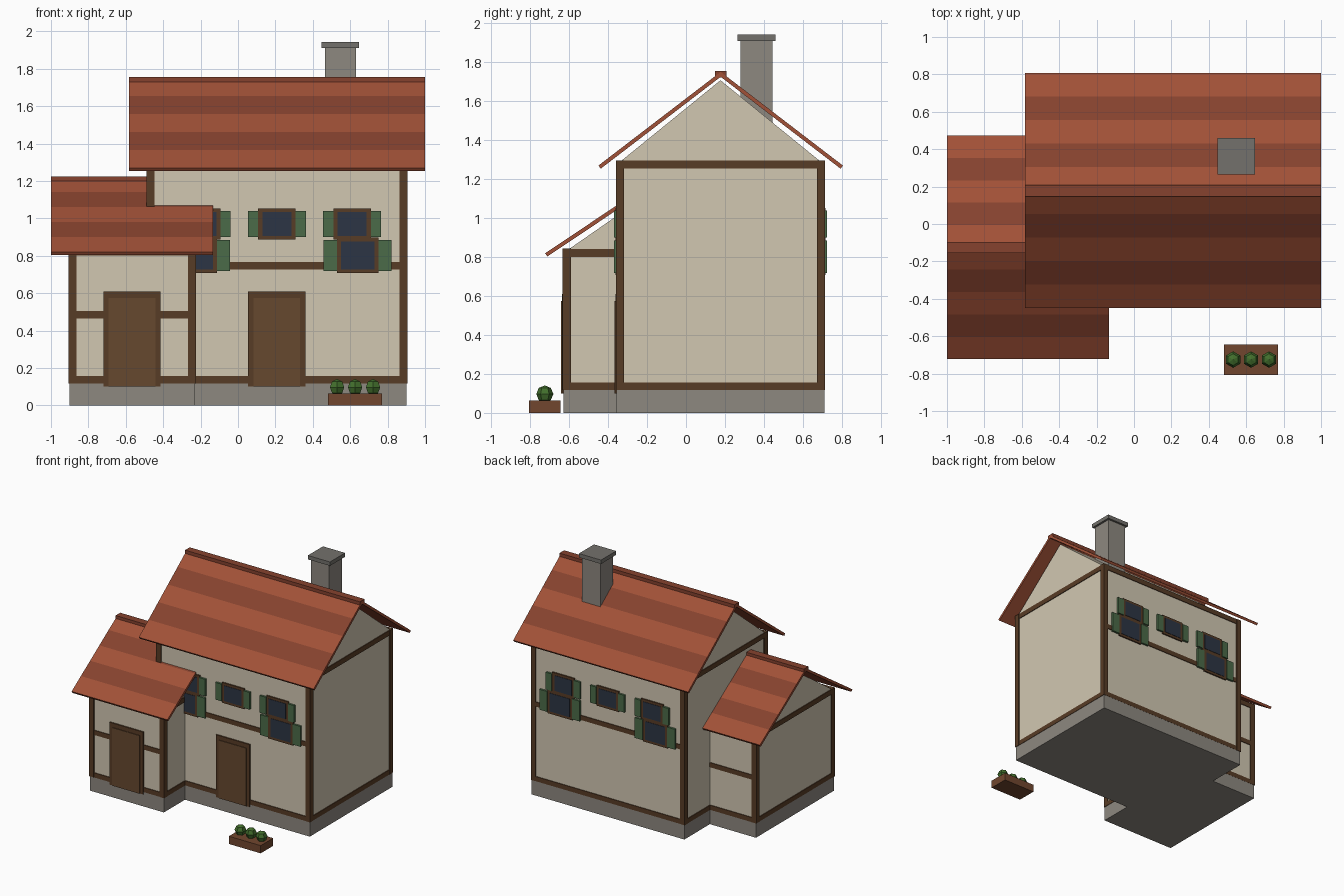
import bpy, bmesh
from mathutils import Vector

if "Cube" in bpy.data.objects:
    bpy.data.objects.remove(bpy.data.objects["Cube"])


def mat(name, r, g, b):
    m = bpy.data.materials.new(name)
    m.diffuse_color = (*[(c / 255) ** 2.2 for c in (r, g, b)], 1)
    m.use_nodes = True
    m.node_tree.nodes["Principled BSDF"].inputs["Base Color"].default_value = m.diffuse_color
    return m


WALL = mat("plaster", 208, 198, 176)
WOOD = mat("timber", 88, 62, 42)
DOOR = mat("door_wood", 102, 74, 50)
TILE = mat("tile_light", 160, 82, 58)
TILE2 = mat("tile_dark", 133, 68, 50)
STONE = mat("stone", 140, 135, 127)
CAP = mat("cap_stone", 115, 113, 108)
GLASS = mat("glass", 48, 56, 70)
GREEN = mat("shutter_green", 76, 106, 74)
LEAF = mat("leaf", 68, 110, 48)
BOX = mat("planter_wood", 112, 72, 50)


def finish(name, bm, *mats):
    bmesh.ops.recalc_face_normals(bm, faces=bm.faces)
    me = bpy.data.meshes.new(name)
    bm.to_mesh(me)
    bm.free()
    for m in mats:
        me.materials.append(m)
    ob = bpy.data.objects.new(name, me)
    bpy.context.collection.objects.link(ob)
    return ob


def box(name, m, x0, x1, y0, y1, z0, z1):
    bm = bmesh.new()
    bmesh.ops.create_cube(bm, size=1)
    for v in bm.verts:
        v.co = ((x0 + x1) / 2 + v.co.x * (x1 - x0),
                (y0 + y1) / 2 + v.co.y * (y1 - y0),
                (z0 + z1) / 2 + v.co.z * (z1 - z0))
    return finish(name, bm, m)


def gable(name, x0, x1, y0, y1, z0, z1):
    bm = bmesh.new()
    f = bm.faces.new([bm.verts.new((x0, y, z)) for y, z in
                      ((y0, z0), (y1, z0), ((y0 + y1) / 2, z1))])
    r = bmesh.ops.extrude_face_region(bm, geom=[f])
    for v in r["geom"]:
        if isinstance(v, bmesh.types.BMVert):
            v.co.x = x1
    return finish(name, bm, WALL)


def roof(name, x0, x1, yc, run, z_eave, z_ridge, thick=0.02, rows=5):
    # one slab per side, tile rows in alternating colours
    for side, label in ((-1, "front"), (1, "back")):
        eave = Vector((0, yc + side * run, z_eave))
        ridge = Vector((0, yc, z_ridge))
        down = Vector((0, -side * (z_ridge - z_eave), -run)).normalized() * thick
        bm = bmesh.new()
        loops = []
        for i in range(rows + 1):
            p = eave.lerp(ridge, i / rows)
            q = p + down
            loops.append([bm.verts.new((x, c.y, c.z)) for x, c in
                          ((x0, p), (x1, p), (x1, q), (x0, q))])
        bm.faces.new(loops[0])
        bm.faces.new(loops[-1])
        for i in range(rows):
            a, b = loops[i], loops[i + 1]
            for k in range(4):
                f = bm.faces.new((a[k], a[(k + 1) % 4], b[(k + 1) % 4], b[k]))
                f.material_index = i % 2 if k == 0 else 0
        finish(f"{name}_{label}", bm, TILE, TILE2)
    box(name + "_ridge_cap", TILE2, x0, x1, yc - 0.03, yc + 0.03,
        z_ridge - 0.028, z_ridge + 0.004)


def timber_frame(name, x0, x1, y0, y1, z0, z1, mid):
    # corner posts, bottom and top rails, mid rail front and back
    w, p, q = 0.042, 0.008, 0.006
    for x in (x0 - p, x1 + p - w):
        for y in (y0 - p, y1 + p - w):
            box(name + "_post", WOOD, x, x + w, y, y + w, z0, z1)
    for a, b, sides in ((z0, z0 + 0.038, True), (z1 - 0.042, z1 - 0.001, True),
                        (mid - 0.019, mid + 0.019, False)):
        for y in (y0 - q, y1 + q - 0.02):
            box(name + "_rail", WOOD, x0, x1, y, y + 0.02, a, b)
        if sides:
            for x in (x0 - q, x1 + q - 0.02):
                box(name + "_side_rail", WOOD, x, x + 0.02, y0, y1, a, b)


def house_part(name, x0, x1, y0, y1, z1, apex, mid):
    box(name + "_foundation", STONE, x0 - .003, x1 + .003, y0 - .005, y1 + .005, 0, 0.12)
    box(name + "_walls", WALL, x0, x1, y0, y1, 0.12, z1 - 0.002)
    gable(name + "_gable", x0, x1, y0 - .002, y1 + .002, z1 - 0.02, apex)
    timber_frame(name + "_timber", x0, x1, y0, y1, 0.118, z1, mid)


def door(name, xc, wall_y):
    box(name + "_frame", WOOD, xc - .153, xc + .153, wall_y - .011, wall_y + .01, 0.1, 0.61)
    box(name, DOOR, xc - .125, xc + .125, wall_y - .016, wall_y + .01, 0.1, 0.575)


def window(name, xc, zc, hw, hh, sw, sh, wall_y, s):
    def part(label, m, a, b, depth, z0, z1):
        y0, y1 = sorted((wall_y + s * depth, wall_y - s * 0.01))
        box(f"{name}_{label}", m, a, b, y0, y1, z0, z1)
    part("frame", WOOD, xc - hw, xc + hw, 0.011, zc - hh, zc + hh)
    part("glass", GLASS, xc - hw + .022, xc + hw - .022, 0.014, zc - hh + .02, zc + hh - .02)
    for k in (-1, 1):
        a, b = sorted((xc + k * hw, xc + k * (hw + sw)))
        part("shutter", GREEN, a, b, 0.017, zc - sh, zc + sh)


# House bodies
MY0, MY1 = -0.352, 0.706
house_part("main", -0.48, 0.897, MY0, MY1, 1.297, 1.708, 0.747)
house_part("annex", -0.897, -0.233, -0.625, 0.376, 0.843, 1.172, 0.485)

# Roofs
roof("main_roof", -0.583, 1.0, 0.178, 0.628, 1.27, 1.751)
roof("annex_roof", -1.0, -0.133, -0.125, 0.598, 0.82, 1.22)

# Doors
door("main_door", 0.207, MY0)
door("annex_door", -0.567, -0.625)

# Windows, same layout on front and back
for wy, s, side in ((MY0, -1, "front"), (MY1, 1, "back")):
    for dx in (-0.402, 0, 0.402):
        window(f"{side}_upper_window", 0.208 + dx, 0.97, 0.1, 0.083, 0.055, 0.07, wy, s)
    for dx in (-0.432, 0.432):
        window(f"{side}_lower_window", 0.208 + dx, 0.802, 0.112, 0.095, 0.07, 0.083, wy, s)

# Chimney
box("chimney", STONE, 0.465, 0.63, 0.28, 0.443, 1.4, 1.915)
box("chimney_cap", CAP, 0.447, 0.647, 0.265, 0.46, 1.91, 1.942)

# Planter with low-poly bushes
box("planter", BOX, 0.482, 0.77, -0.806, -0.645, 0, 0.063)
for x in (0.53, 0.626, 0.722):
    bm = bmesh.new()
    bmesh.ops.create_uvsphere(bm, u_segments=6, v_segments=4, radius=0.044)
    bmesh.ops.translate(bm, verts=bm.verts, vec=(x, -0.725, 0.097))
    finish("bush", bm, LEAF)
